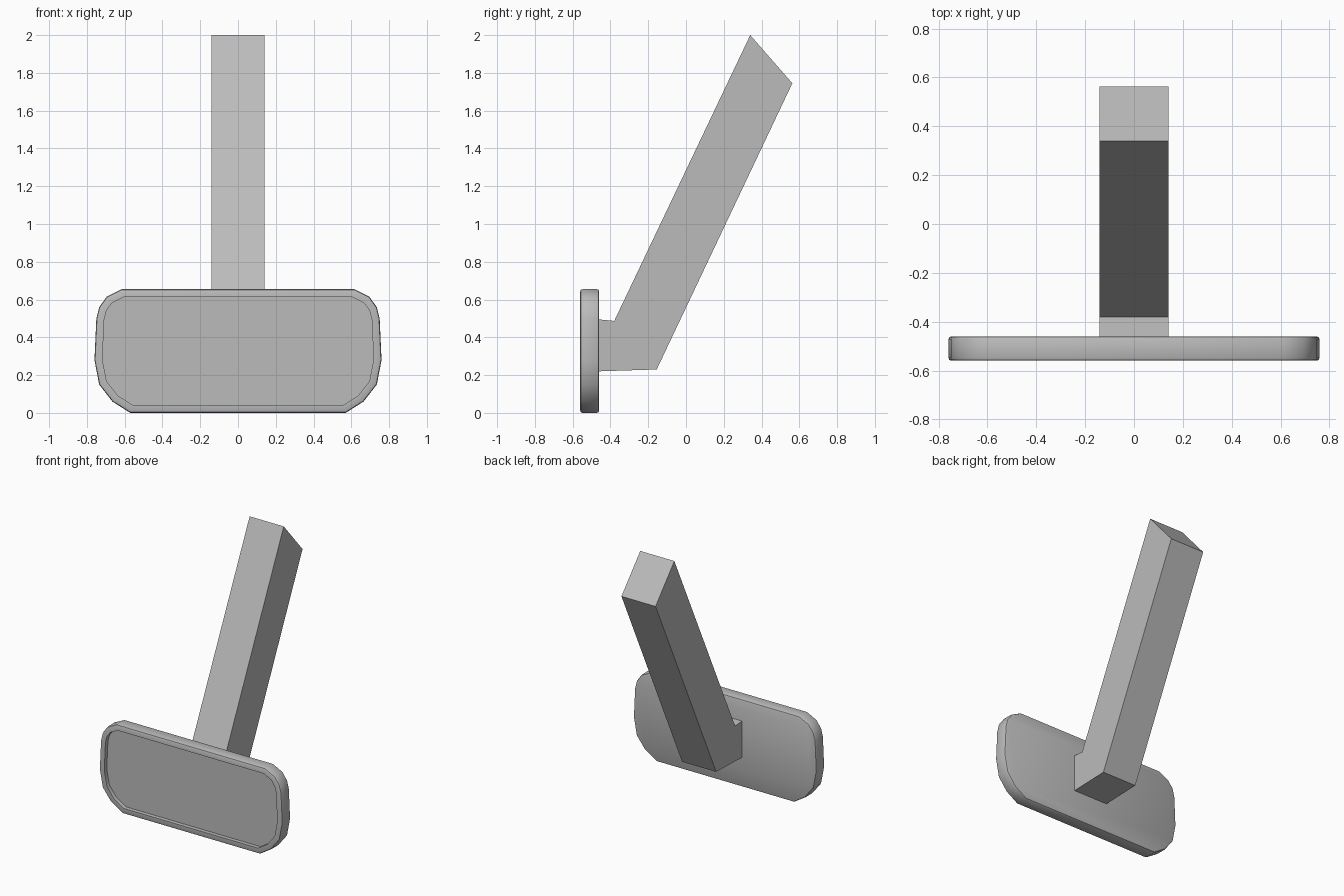
import bpy
import bmesh
from mathutils import Vector

cube = bpy.data.objects.get("Cube")
if cube:
    bpy.data.objects.remove(cube, do_unlink=True)

# Single grey material
grey = bpy.data.materials.new("grey_metal")
grey.use_nodes = True
colour = (0.5, 0.5, 0.5, 1)
grey.diffuse_color = colour
grey.node_tree.nodes["Principled BSDF"].inputs["Base Color"].default_value = colour


def prism(points, direction):
    """Extrude a flat outline into a closed solid."""
    bm = bmesh.new()
    face = bm.faces.new([bm.verts.new(p) for p in points])
    new = bmesh.ops.extrude_face_region(bm, geom=[face], use_keep_orig=True)["geom"]
    moved = [v for v in new if isinstance(v, bmesh.types.BMVert)]
    bmesh.ops.translate(bm, verts=moved, vec=direction)
    bmesh.ops.recalc_face_normals(bm, faces=bm.faces[:])
    return bm


def finish(bm, name):
    mesh = bpy.data.meshes.new(name)
    bm.to_mesh(mesh)
    bm.free()
    obj = bpy.data.objects.new(name, mesh)
    bpy.context.collection.objects.link(obj)
    mesh.materials.append(grey)
    return obj


# Foot pad: mirrored half outline, softened edges, recessed front
FRONT, BACK = -0.56, -0.46
half = [(0.57, 0), (0.665, 0.06), (0.735, 0.15), (0.76, 0.28),
        (0.75, 0.5), (0.735, 0.56), (0.695, 0.615), (0.615, 0.655)]
outline = half + [(-x, z) for x, z in reversed(half)]
bm = prism([(x, FRONT, z) for x, z in outline], Vector((0, BACK - FRONT, 0)))
rims = [e for e in bm.edges if abs(e.verts[0].co.y - e.verts[1].co.y) < 0.001]
bmesh.ops.bevel(bm, geom=rims, offset=0.012, segments=2, profile=0.5, affect='EDGES')
bm.normal_update()
front = min(bm.faces, key=lambda f: f.normal.y * f.calc_area())
bmesh.ops.inset_region(bm, faces=[front], thickness=0.03, use_even_offset=True)
bmesh.ops.inset_region(bm, faces=[front], thickness=0, depth=-0.03)
pad = finish(bm, "pedal_pad")
bpy.ops.object.select_all(action='DESELECT')
pad.select_set(True)
bpy.context.view_layer.objects.active = pad
bpy.ops.object.shade_smooth_by_angle(angle=0.7)

# Bent square arm: short stub behind the pad, then the leaning lever
WIDTH = 0.283
profile = [(-0.465, 0.495), (-0.38, 0.487), (0.34, 2.0),
           (0.563, 1.745), (-0.155, 0.23), (-0.465, 0.22)]
arm = prism([(-WIDTH / 2, y, z) for y, z in profile], Vector((WIDTH, 0, 0)))
finish(arm, "pedal_arm")
